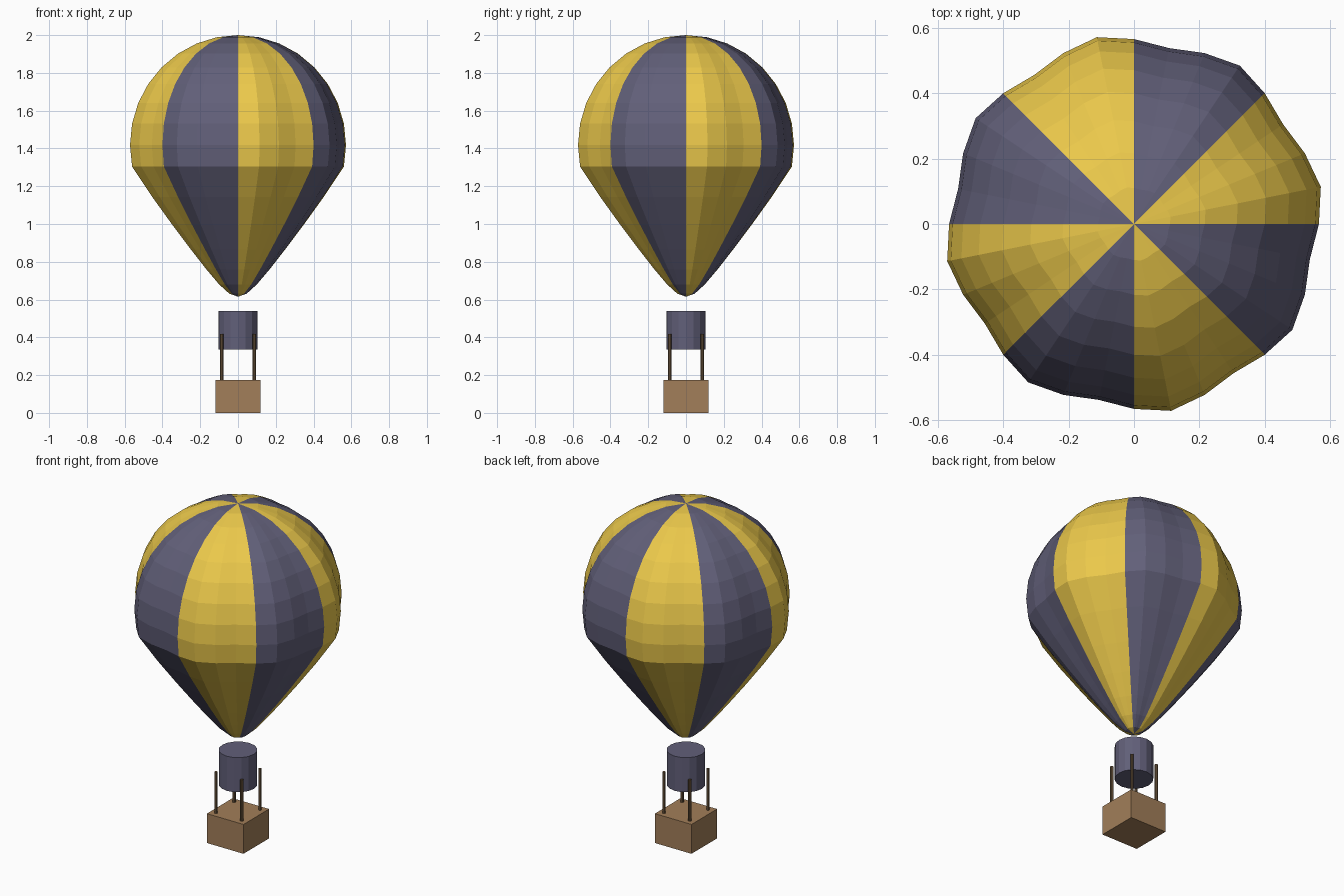
import bpy, bmesh
from math import sin, cos, pi

if "Cube" in bpy.data.objects:
    bpy.data.objects.remove(bpy.data.objects["Cube"])


def material(name, rgb):
    m = bpy.data.materials.new(name)
    m.diffuse_color = (*rgb, 1)
    m.use_nodes = True
    m.node_tree.nodes["Principled BSDF"].inputs["Base Color"].default_value = m.diffuse_color
    return m


yellow = material("yellow cloth", (0.83, 0.58, 0.07))
slate = material("slate cloth", (0.12, 0.115, 0.19))
wicker = material("wicker", (0.36, 0.21, 0.10))
wood = material("dark wood", (0.16, 0.10, 0.05))


def finish(bm, name, mats):
    bmesh.ops.recalc_face_normals(bm, faces=bm.faces)
    me = bpy.data.meshes.new(name)
    bm.to_mesh(me)
    bm.free()
    for m in mats:
        me.materials.append(m)
    ob = bpy.data.objects.new(name, me)
    bpy.context.collection.objects.link(ob)
    return ob


def cylinder(name, x, y, z0, z1, r, sides, mat):
    bm = bmesh.new()
    bmesh.ops.create_cone(bm, cap_ends=True, segments=sides,
                          radius1=r, radius2=r, depth=z1 - z0)
    ob = finish(bm, name, [mat])
    ob.location = (x, y, (z0 + z1) / 2)


# Envelope: rippled sphere whose lower part is stretched and tapered
SEG, RINGS = 32, 16
R, H, CENTRE, KINK = 0.566, 0.582, 1.418, sin(pi / 16)


def profile(i):
    lat = pi / 2 - i * pi / RINGS
    r, s = R * cos(lat), sin(lat)
    z = CENTRE + H * s
    if s < -KINK - 1e-6:
        t = (-s - KINK) / (1 - KINK)
        z_kink = CENTRE - H * KINK
        r *= 1 - 0.6 * t
        z = z_kink + (0.615 - z_kink) * t
    return r, z


bm = bmesh.new()
top = bm.verts.new((0, 0, 2))
bottom = bm.verts.new((0, 0, 0.615))
rings = []
for i in range(1, RINGS):
    r, z = profile(i)
    ring = []
    for j in range(SEG):
        a = 2 * pi * j / SEG
        rr = r * (1 + 0.03 * sin(8 * a))
        ring.append(bm.verts.new((rr * cos(a), rr * sin(a), z)))
    rings.append(ring)
for j in range(SEG):
    k = (j + 1) % SEG
    faces = [bm.faces.new((top, rings[0][j], rings[0][k])),
             bm.faces.new((bottom, rings[-1][k], rings[-1][j]))]
    for a, b in zip(rings, rings[1:]):
        faces.append(bm.faces.new((a[j], b[j], b[k], a[k])))
    for f in faces:
        f.material_index = (j // 4) % 2
finish(bm, "envelope", [yellow, slate])

# Skirt below the envelope
cylinder("skirt", 0, 0, 0.335, 0.54, 0.104, 16, slate)

# Basket
bm = bmesh.new()
bmesh.ops.create_cube(bm, size=1)
bmesh.ops.scale(bm, vec=(0.24, 0.24, 0.174), verts=bm.verts)
bmesh.ops.translate(bm, vec=(0, 0, 0.087), verts=bm.verts)
finish(bm, "basket", [wicker])

# Corner poles
for sx, nx in ((-1, "left"), (1, "right")):
    for sy, ny in ((-1, "front"), (1, "back")):
        cylinder(f"pole_{ny}_{nx}", sx * 0.085, sy * 0.085, 0.165, 0.418, 0.009, 8, wood)
